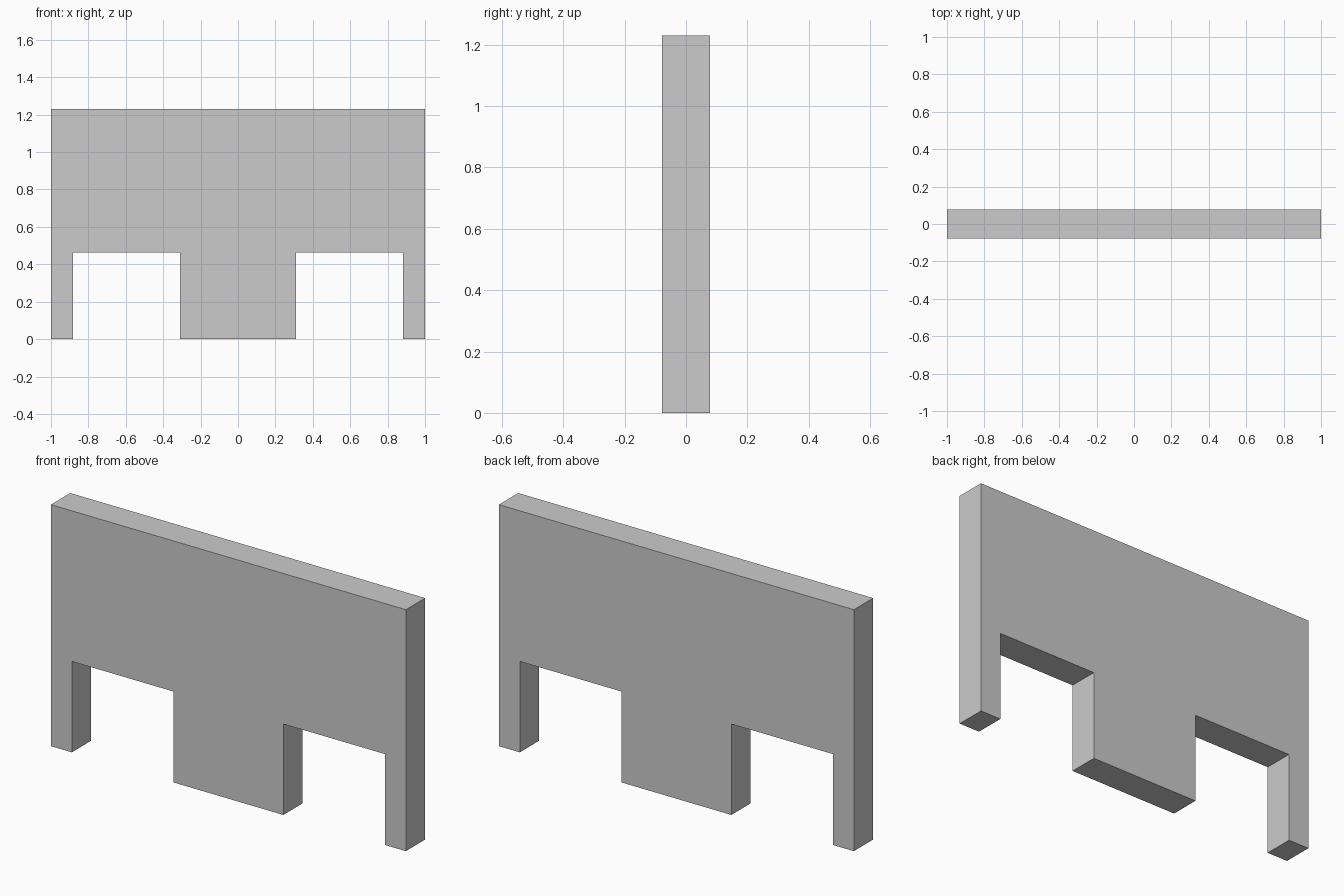
import bpy, bmesh

if "Cube" in bpy.data.objects:
    bpy.data.objects.remove(bpy.data.objects["Cube"])

HEIGHT, DEPTH = 1.23, 0.155
SLOT_TOP, LEG_INNER, CENTRE_HALF = 0.463, 0.882, 0.31

# Right half of the front outline, from the centre foot round to the top corner
half = [(CENTRE_HALF, 0), (CENTRE_HALF, SLOT_TOP), (LEG_INNER, SLOT_TOP),
        (LEG_INNER, 0), (1, 0), (1, HEIGHT)]
outline = half + [(-x, z) for x, z in reversed(half)]

# Flat panel with two slots, extruded front to back
bm = bmesh.new()
front = bm.faces.new([bm.verts.new((x, -DEPTH / 2, z)) for x, z in outline])
extruded = bmesh.ops.extrude_face_region(bm, geom=[front], use_keep_orig=True)
back_verts = [v for v in extruded["geom"] if isinstance(v, bmesh.types.BMVert)]
bmesh.ops.translate(bm, verts=back_verts, vec=(0, DEPTH, 0))
bmesh.ops.recalc_face_normals(bm, faces=bm.faces[:])

mesh = bpy.data.meshes.new("slotted_panel")
bm.to_mesh(mesh)
bm.free()
panel = bpy.data.objects.new("slotted_panel", mesh)
bpy.context.collection.objects.link(panel)
